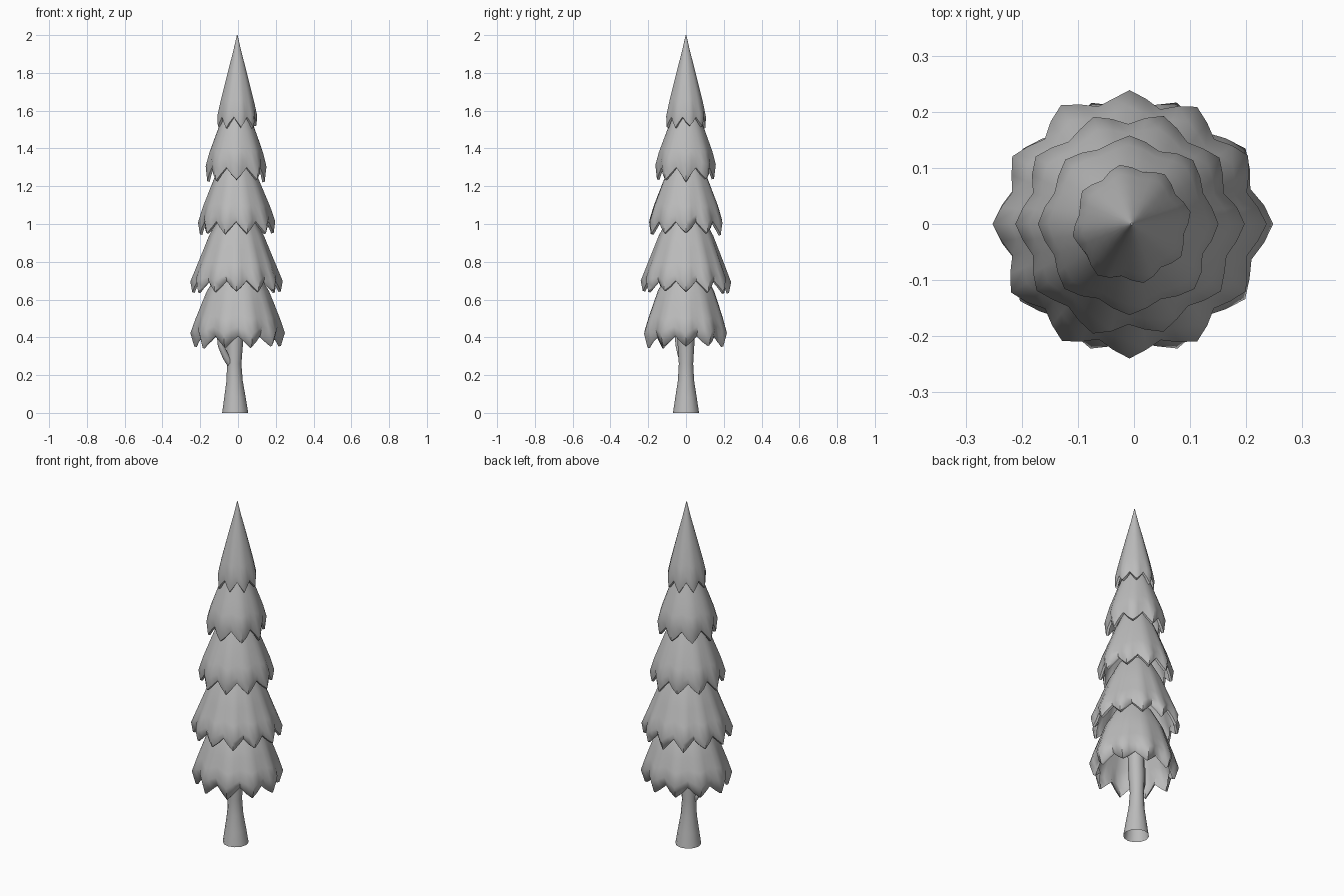
import bpy
import bmesh
import math
import random

random.seed(4)
if "Cube" in bpy.data.objects:
    bpy.data.objects.remove(bpy.data.objects["Cube"])

mat = bpy.data.materials.new("plain grey")
mat.use_nodes = True
grey = (0.5, 0.5, 0.5, 1)
mat.diffuse_color = grey
mat.node_tree.nodes["Principled BSDF"].inputs["Base Color"].default_value = grey


def loft(name, rings, cap_start=False, cap_end=False):
    """Skin a list of equal-length point rings into a smooth object."""
    bm = bmesh.new()
    rows = [[bm.verts.new(p) for p in points] for points in rings]
    n = len(rows[0])
    for a, b in zip(rows, rows[1:]):
        for i in range(n):
            j = (i + 1) % n
            bm.faces.new((a[i], a[j], b[j], b[i]))
    if cap_start:
        bm.faces.new(rows[0])
    if cap_end:
        bm.faces.new(rows[-1])
    bmesh.ops.recalc_face_normals(bm, faces=bm.faces)
    mesh = bpy.data.meshes.new(name)
    bm.to_mesh(mesh)
    bm.free()
    obj = bpy.data.objects.new(name, mesh)
    bpy.context.collection.objects.link(obj)
    mesh.materials.append(mat)
    bpy.ops.object.select_all(action="DESELECT")
    bpy.context.view_layer.objects.active = obj
    obj.select_set(True)
    bpy.ops.object.shade_smooth_by_angle(angle=math.radians(50))


def foliage(name, profile, lobes, cx, phase, drop, squash=1.0):
    """Scalloped thin shell: profile runs from the top down to the rim."""
    steps = 4
    count = lobes * steps
    last = len(profile) - 1
    drops = [random.uniform(0.7, 1.25) for _ in range(lobes)]
    swell = [random.uniform(0.98, 1.03) for _ in range(lobes)]
    # Outer rings down to the rim, then the inner side back up
    outer = [(r, z, k / last) for k, (r, z) in enumerate(profile)]
    inner = [(max(r - 0.012, 0.001), z - 0.004, w) for r, z, w in outer[::-1]]
    rings = []
    for r, z, w in outer + inner:
        points = []
        for i in range(count):
            lobe = ((i + steps // 2) // steps) % lobes
            wave = math.cos(i * math.tau / steps)
            a = phase + i * math.tau / count
            # Leaves bulge in the middle and tuck in towards the tip
            bulge = 0.075 * w * wave if w < 0.9 else 0.05 * wave
            rad = r * (1 + bulge) * (1 + (swell[lobe] - 1) * w)
            dz = drop * w * w * wave * (drops[lobe] if wave > 0 else 1)
            points.append((cx + rad * math.cos(a), squash * rad * math.sin(a), z - dz))
        rings.append(points)
    loft(name, rings, cap_start=True, cap_end=True)


# Foliage tiers, bottom to top
foliage("foliage_bottom",
        [(0.1, 0.75), (0.162, 0.645), (0.188, 0.575), (0.213, 0.505), (0.233, 0.44), (0.215, 0.38)],
        10, 0, 0, 0.03, 0.93)
foliage("foliage_lower",
        [(0.09, 1.04), (0.142, 0.94), (0.172, 0.86), (0.2, 0.785), (0.226, 0.715), (0.218, 0.67)],
        12, -0.008, 0, 0.03)
foliage("foliage_middle",
        [(0.07, 1.34), (0.112, 1.25), (0.143, 1.17), (0.17, 1.1), (0.191, 1.03), (0.184, 0.98)],
        10, -0.01, 0, 0.033)
foliage("foliage_upper",
        [(0.05, 1.62), (0.09, 1.52), (0.115, 1.45), (0.136, 1.39), (0.151, 1.33), (0.144, 1.265)],
        8, -0.008, 0, 0.034)
foliage("foliage_top",
        [(0.002, 2.0), (0.02, 1.92), (0.046, 1.82), (0.066, 1.74), (0.086, 1.66),
         (0.101, 1.59), (0.1, 1.54)],
        8, -0.004, 0.2, 0.026)


def circle(cx, cy, cz, radius, sides, tilt=0.0):
    """Circle leaning by tilt about the y axis."""
    points = []
    for i in range(sides):
        a = i * math.tau / sides
        u = radius * math.cos(a)
        points.append((cx + u * math.cos(tilt), cy + radius * math.sin(a),
                       cz + u * math.sin(tilt)))
    return points


# Flared trunk, open at the foot
loft("trunk", [circle(x, 0, z, r, 12) for x, z, r in (
    (-0.015, 0, 0.069), (-0.016, 0.08, 0.057), (-0.018, 0.17, 0.043),
    (-0.02, 0.26, 0.038), (-0.018, 0.36, 0.044), (-0.01, 0.58, 0.045), (-0.008, 0.7, 0.045))],
    cap_end=True)

# Small side branch under the lowest tier
loft("side_branch", [circle(x, y, z, r, 8, t) for x, y, z, r, t in (
    (-0.035, -0.005, 0.25, 0.019, 0.3), (-0.066, -0.025, 0.3, 0.018, 0.6),
    (-0.092, -0.04, 0.36, 0.016, 0.4), (-0.105, -0.05, 0.47, 0.013, 0.1))],
    cap_start=True, cap_end=True)
